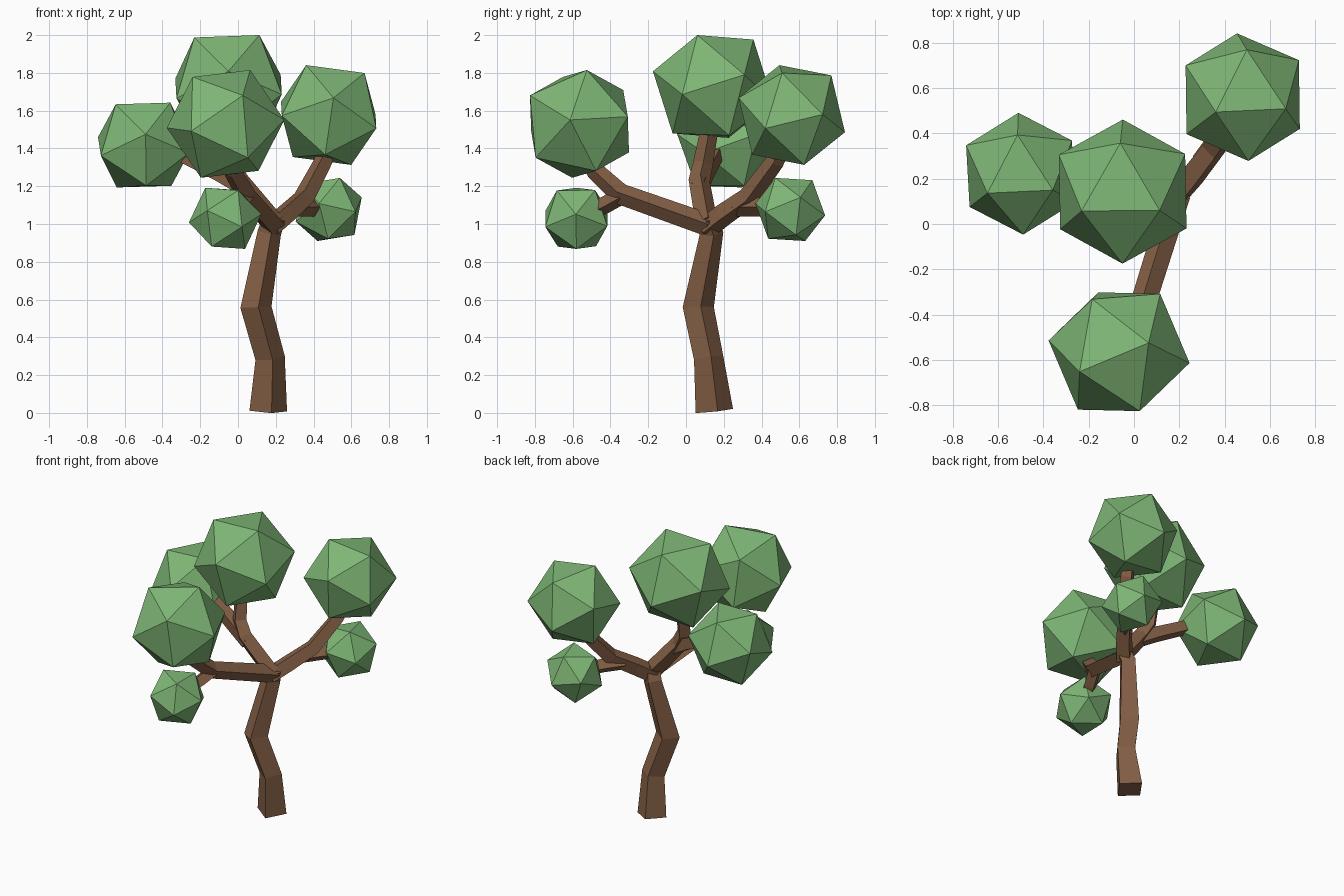
import bpy, bmesh, math
from mathutils import Vector, Matrix

if "Cube" in bpy.data.objects:
    bpy.data.objects.remove(bpy.data.objects["Cube"])


def material(name, color):
    m = bpy.data.materials.new(name)
    m.diffuse_color = color
    m.use_nodes = True
    m.node_tree.nodes["Principled BSDF"].inputs["Base Color"].default_value = m.diffuse_color
    return m


bark = material("bark", (0.23, 0.115, 0.06, 1))
leaf = material("leaf", (0.21, 0.47, 0.18, 1))


def finish(bm, name, mat):
    bmesh.ops.recalc_face_normals(bm, faces=bm.faces)
    me = bpy.data.meshes.new(name)
    bm.to_mesh(me)
    bm.free()
    me.materials.append(mat)
    ob = bpy.data.objects.new(name, me)
    bpy.context.collection.objects.link(ob)


def limb(name, path):
    """Square-section tapered limb through (x, y, z, side) points."""
    pts = [Vector(p[:3]) for p in path]
    bm = bmesh.new()
    u = Vector((math.cos(math.radians(10)), math.sin(math.radians(10)), 0))
    rings = []
    for i, p in enumerate(pts):
        a = (p - pts[i - 1]).normalized() if i else Vector()
        b = (pts[i + 1] - p).normalized() if i < len(pts) - 1 else Vector()
        t = (a + b).normalized()
        u = (u - t * u.dot(t)).normalized()
        v = t.cross(u)
        r = path[i][3] / math.sqrt(2)
        rings.append([bm.verts.new(p + d * r) for d in (u, v, -u, -v)])
    for r0, r1 in zip(rings, rings[1:]):
        for k in range(4):
            bm.faces.new((r0[k], r0[(k + 1) % 4], r1[(k + 1) % 4], r1[k]))
    bm.faces.new(rings[0][::-1])
    bm.faces.new(rings[-1])
    finish(bm, name, bark)


def frame(a, b):
    """Rotation whose axes follow direction a and the side of b."""
    a = a.normalized()
    n = a.cross(b).normalized()
    return Matrix((a, n.cross(a), n)).transposed()


def foliage(name, center, radius, d1, d2):
    """Icosahedron turned so two neighbouring corners point along d1 and d2."""
    bm = bmesh.new()
    bmesh.ops.create_icosphere(bm, subdivisions=1, radius=radius)
    bm.verts.ensure_lookup_table()
    v0 = bm.verts[0]
    v1 = v0.link_edges[0].other_vert(v0)
    rot = frame(Vector(d1), Vector(d2)) @ frame(v0.co, v1.co).transposed()
    bmesh.ops.transform(bm, verts=bm.verts,
                        matrix=Matrix.Translation(center) @ rot.to_4x4())
    finish(bm, name, leaf)


# Trunk and branches
limb("trunk", [(.16, .15, .01, .143), (.17, .12, .29, .112), (.095, .065, .56, .118),
               (.165, .135, .95, .09), (.19, .11, 1.03, .085)])
limb("right_branch", [(.17, .11, .98, .085), (.25, .2, 1.05, .085), (.35, .33, 1.14, .08),
                      (.45, .47, 1.33, .07), (.48, .54, 1.48, .06)])
limb("right_twig", [(.30, .27, 1.09, .07), (.38, .38, 1.09, .07), (.47, .52, 1.08, .06)])
limb("front_branch", [(.19, .13, .99, .085), (.04, -.35, 1.16, .08),
                      (-.03, -.48, 1.28, .07), (-.06, -.55, 1.42, .06)])
limb("front_twig", [(.04, -.34, 1.15, .065), (0, -.43, 1.10, .065), (-.05, -.54, 1.05, .06)])
limb("top_branch", [(.19, .11, 1.0, .085), (.0, .07, 1.23, .08),
                    (-.05, .09, 1.32, .075), (-.06, .13, 1.53, .065)])
limb("left_branch", [(.03, .07, 1.19, .07), (-.1, .1, 1.27, .075),
                     (-.28, .15, 1.36, .07), (-.44, .2, 1.42, .06)])

# Foliage clumps
foliage("top_foliage", (-.05, .143, 1.728), .328, (.163, -.083, .272), (-.185, -.083, .252))
foliage("front_foliage", (-.066, -.564, 1.53), .316, (.13, .039, .284), (-.174, -.088, .25))
foliage("right_foliage", (.48, .56, 1.577), .297, (-.12, -.066, .266), (.011, .2, .22))
foliage("left_foliage", (-.5, .222, 1.418), .275, (-.146, -.085, .214), (.133, -.075, .23))
foliage("small_front_foliage", (-.068, -.58, 1.03), .193, (-.104, 0, .16), (.07, .1, .155))
foliage("small_right_foliage", (.48, .552, 1.077), .194, (.06, -.08, .169), (0, .128, .153))
